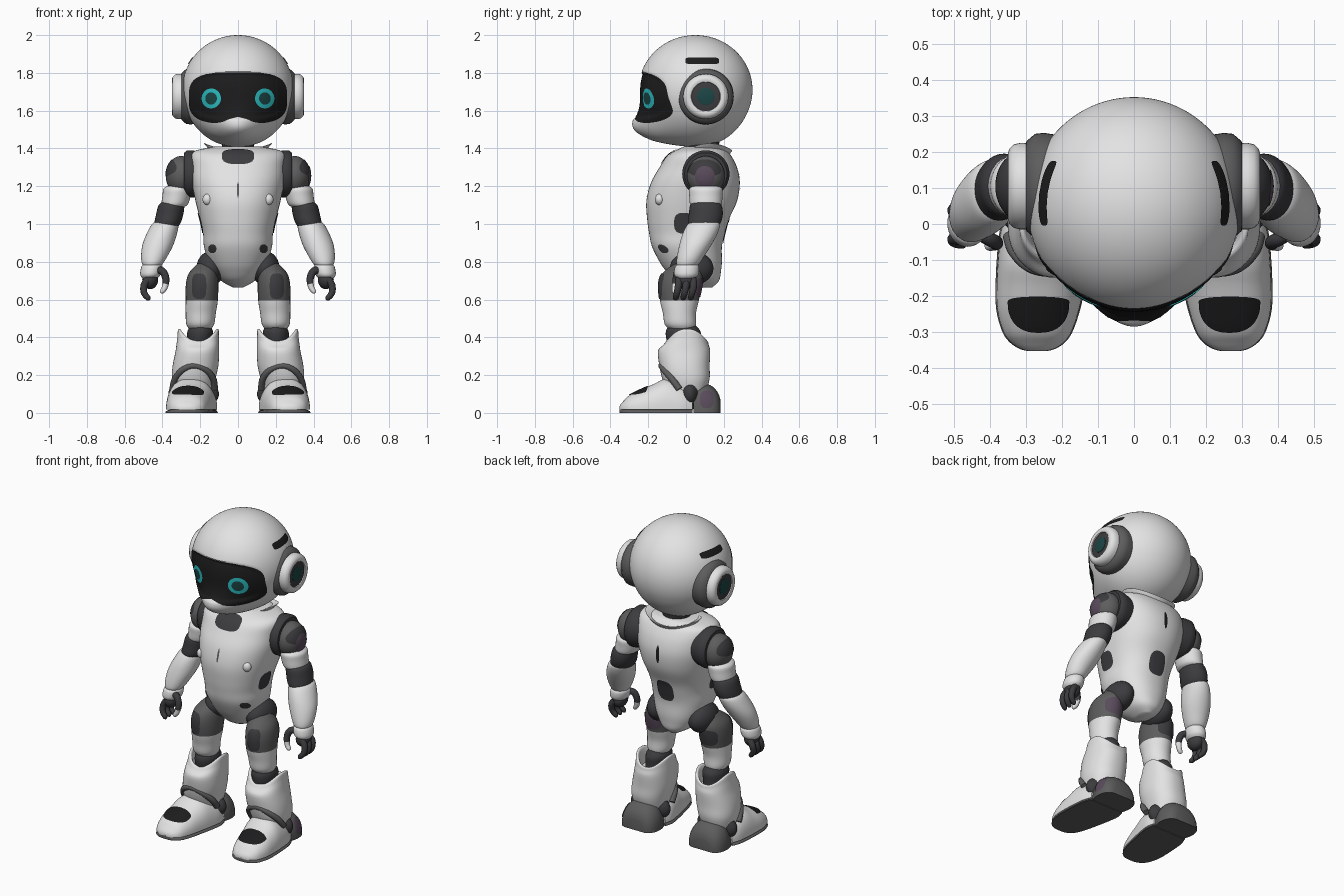
import bpy, bmesh, math
from mathutils import Vector
from mathutils.bvhtree import BVHTree

if "Cube" in bpy.data.objects:
    bpy.data.objects.remove(bpy.data.objects["Cube"])


def material(name, r, g, b):
    m = bpy.data.materials.new(name)
    m.diffuse_color = (r, g, b, 1)
    m.use_nodes = True
    m.node_tree.nodes["Principled BSDF"].inputs["Base Color"].default_value = m.diffuse_color
    return m


WHITE = material("shell white", .77, .77, .77)
BLACK = material("gloss black", .012, .012, .013)
DARK = material("joint charcoal", .045, .045, .05)
GREY = material("trim grey", .11, .11, .11)
PURPLE = material("purple grey", .10, .07, .105)
TEAL = material("eye teal", .025, .52, .55)
DEEP = material("deep teal", .012, .06, .06)


def spow(v, e):
    return math.copysign(abs(v) ** e, v)


def finish(name, bm, mats, rule=None, fix=True):
    if fix:
        bmesh.ops.recalc_face_normals(bm, faces=bm.faces)
    for f in bm.faces:
        f.smooth = True
        if rule:
            f.material_index = rule(f.calc_center_median())
    for e in bm.edges:
        if len(e.link_faces) == 2 and e.calc_face_angle(0) > math.radians(45):
            e.smooth = False
    me = bpy.data.meshes.new(name)
    bm.to_mesh(me)
    bm.free()
    for m in mats:
        me.materials.append(m)
    ob = bpy.data.objects.new(name, me)
    bpy.context.collection.objects.link(ob)
    return ob


def spline(rows, k=4):
    """Catmull-Rom through rows of numbers."""
    out = []
    for i in range(len(rows) - 1):
        a, b, c, d = rows[max(i - 1, 0)], rows[i], rows[i + 1], rows[min(i + 2, len(rows) - 1)]
        for j in range(k):
            t = j / k
            out.append([.5 * (2 * q + (r - p) * t + (2 * p - 5 * q + 4 * r - s) * t * t
                              + (3 * q - p - 3 * r + s) * t ** 3) for p, q, r, s in zip(a, b, c, d)])
    return out + [list(rows[-1])]


def loft(name, rings, mats, rule=None):
    bm = bmesh.new()
    vs = [[bm.verts.new(p) for p in r] for r in rings]
    n = len(vs[0])
    for a, b in zip(vs, vs[1:]):
        for i in range(n):
            bm.faces.new((a[i], a[(i + 1) % n], b[(i + 1) % n], b[i]))
    bm.faces.new(vs[0])
    bm.faces.new(vs[-1])
    return finish(name, bm, mats, rule)


def stack(name, rows, mats, s=1, e=1, rule=None, wave=0, n=48, k=4):
    """Horizontal oval sections: z, xc, yc, rx, ry."""
    rings = []
    for z, xc, yc, rx, ry in spline(rows, k):
        lift = wave * max(0, min(1, (z - .33) / .08))
        rings.append([(s * (xc + rx * spow(math.cos(t), e)), yc + ry * spow(math.sin(t), e),
                       z + lift * math.cos(2 * t)) for t in (2 * math.pi * i / n for i in range(n))])
    return loft(name, rings, mats, rule)


def lathe_x(name, profile, cy, cz, mats, s, n=48):
    return loft(name, [[(s * x, cy + r * math.cos(2 * math.pi * i / n), cz + r * math.sin(2 * math.pi * i / n))
                        for i in range(n)] for x, r in profile], mats)


def tube(name, rows, mats, s, rule=None, n=14):
    """Round tube through x, y, z, radius."""
    pts, rings = spline(rows, 5), []
    for i, (x, y, z, r) in enumerate(pts):
        d = Vector(pts[min(i + 1, len(pts) - 1)][:3]) - Vector(pts[max(i - 1, 0)][:3])
        u = d.cross(Vector((.1, 1, .05))).normalized()
        v = d.cross(u).normalized()
        rings.append([Vector((x, y, z)) + r * (u * math.cos(2 * math.pi * j / n) + v * math.sin(2 * math.pi * j / n))
                      for j in range(n)])
    return loft(name, [[(s * p.x, p.y, p.z) for p in r] for r in rings], mats, rule)


def ball(name, c, r, mats, s=1, warp=None, u=48, v=32):
    bm = bmesh.new()
    bmesh.ops.create_uvsphere(bm, u_segments=u, v_segments=v, radius=1)
    for p in bm.verts:
        p.co = Vector((s * c[0] + r[0] * p.co.x, c[1] + r[1] * p.co.y, c[2] + r[2] * p.co.z))
        if warp:
            p.co = warp(p.co)
    return finish(name, bm, mats)


def oval(cx, cy, a, up, e=1, down=None, n=64):
    down = up if down is None else down
    return [(cx + a * spow(math.cos(t), e), cy + (up if math.sin(t) > 0 else down) * spow(math.sin(t), e))
            for t in (2 * math.pi * i / n for i in range(n))]


def decal(name, target, outline, axis, sign, mat, off=.004, rings=8):
    """Thin painted plate projected on the target along an axis."""
    tree = BVHTree.FromPolygons([v.co for v in target.data.vertices], [p.vertices[:] for p in target.data.polygons])
    a, b = [i for i in range(3) if i != axis]
    ray = Vector((0, 0, 0))
    ray[axis] = sign
    n = len(outline)
    mid = [sum(p[i] for p in outline) / n for i in (0, 1)]

    def hit(x, y):
        o = ray * 5
        o[a], o[b] = x, y
        loc, nor, _, _ = tree.ray_cast(o, -ray)
        if loc is None:
            loc, nor, _, _ = tree.find_nearest(o)
        return loc + (nor if nor.dot(ray) > 0 else -nor) * off
    bm = bmesh.new()
    c = bm.verts.new(hit(*mid))
    prev = None
    for k in range(1, rings + 1):
        f = k / rings
        cur = [bm.verts.new(hit(mid[0] + (x - mid[0]) * f, mid[1] + (y - mid[1]) * f)) for x, y in outline]
        for i in range(n):
            j = (i + 1) % n
            bm.faces.new((c, cur[i], cur[j]) if prev is None else (prev[i], cur[i], cur[j], prev[j]))
        prev = cur
    bm.normal_update()
    if sum(f.normal.dot(ray) for f in bm.faces) < 0:
        bmesh.ops.reverse_faces(bm, faces=bm.faces)
    return finish(name, bm, [mat], fix=False)


# Head: rounded helmet with a pushed-out chin and a shallow visor recess
def chin(p):
    if p.z < 1.6:
        p.z -= .012 * min(1, (1.6 - p.z) / .15)
    f = max(0, min(1, (.05 - p.y) / .15))
    p.y -= .11 * f * f * (3 - 2 * f) * math.exp(-(p.x / .15) ** 2 - ((p.z - 1.49) / .1) ** 2)
    q = (abs(p.x) / .257) ** 3.2 + (abs(p.z - 1.68) / .125) ** 3.2
    p.y += .014 * f * max(0, min(1, (1.05 - q) / .35))
    return p


head = ball("helmet", (0, .05, 1.71), (.295, .302, .29), [WHITE], warp=chin, u=160, v=110)
visor_edge = [(x, z + (.035 * math.exp(-(x / .07) ** 2) if z < 1.6 else 0))
              for x, z in oval(0, 1.67, .257, .135, .62, .14, 96)]
decal("visor", head, visor_edge, 1, -1, BLACK, .004, 24)

# Torso, neck and collar
torso = stack("torso", [(.665, 0, .08, .03, .06), (.70, 0, .06, .09, .115), (.75, 0, .04, .13, .145),
                        (.80, 0, .025, .155, .165), (.88, 0, .005, .18, .185), (.95, 0, .005, .185, .2),
                        (1.02, 0, .01, .2, .215), (1.12, 0, .03, .225, .24), (1.22, 0, .05, .245, .235),
                        (1.30, 0, .065, .25, .205), (1.36, 0, .07, .25, .17), (1.39, 0, .08, .22, .135),
                        (1.41, 0, .09, .12, .10)], [WHITE], e=.9, n=72)
stack("neck", [(1.34, 0, .09, .09, .09), (1.38, 0, .09, .08, .08), (1.45, 0, .09, .09, .09)], [DARK])
stack("collar", [(1.36, 0, .12, .14, .1), (1.385, 0, .12, .16, .11), (1.408, 0, .125, .18, .12),
                 (1.404, 0, .125, .165, .105), (1.37, 0, .11, .11, .08)], [WHITE], k=3, wave=.018)
decal("neck_opening", torso, oval(0, 1.36, .085, .033, .7, .045), 1, -1, DARK)
decal("chest_slot", torso, oval(0, 1.18, .006, .04), 1, -1, GREY)
decal("back_slot", torso, oval(0, 1.22, .011, .055), 1, 1, BLACK)
decal("back_panel", torso, oval(0, .965, .055, .07, .7), 1, 1, DARK)

for s, side in ((1, "right"), (-1, "left")):
    # Eyes, ear pods and helmet slots
    decal(side + "_eye_ring", head, oval(s * .138, 1.665, .05, .052), 1, -1, TEAL, .007)
    decal(side + "_eye_centre", head, oval(s * .138, 1.665, .03, .032), 1, -1, DEEP, .009)
    lathe_x(side + "_ear_base", [(.2, .14), (.25, .148), (.275, .145), (.298, .125), (.3, .12)], .105, 1.675, [GREY], s)
    lathe_x(side + "_ear_pod", [(.24, .118), (.315, .12), (.333, .116), (.346, .104), (.35, .09), (.346, .078),
                                (.335, .074)], .105, 1.675, [WHITE], s)
    lathe_x(side + "_ear_dish", [(.3, .077), (.34, .077), (.342, .07)], .105, 1.675, [DARK], s)
    lathe_x(side + "_ear_lens", [(.3, .046), (.344, .046), (.347, .036)], .105, 1.675, [DEEP], s)
    decal(side + "_helmet_slot", head, oval(.085, 1.862, .088, .018, .4), 0, s, BLACK)

    # Torso details
    ball(side + "_chest_nub", (.16, -.14, 1.13), (.028, .024, .03), [WHITE], s, u=24, v=16)
    decal(side + "_belly_dot", torso, oval(s * .133, .87, .021, .023), 1, -1, DARK)
    decal(side + "_waist_panel", torso, oval(-.01, 1.005, .052, .055, .7), 0, s, DARK)

    # Shoulder and arm
    lathe_x(side + "_shoulder_ring", [(.18, .11), (.24, .125), (.27, .125), (.285, .112)], .105, 1.265, [DARK], s)
    shoulder = ball(side + "_shoulder", (.3, .105, 1.255), (.082, .1, .105), [GREY], s)
    decal(side + "_shoulder_cap", shoulder, oval(.1, 1.28, .085, .06, 1, .03), 0, s, DARK, .003)
    if s > 0:
        decal("shoulder_disc", shoulder, oval(.1, 1.25, .05, .055), 0, s, PURPLE, .006)
    stack(side + "_upper_arm", [(1.09, .34, .105, .055, .07), (1.105, .335, .105, .07, .084),
                                (1.15, .325, .105, .075, .088), (1.185, .32, .105, .075, .088),
                                (1.2, .318, .105, .06, .07)], [WHITE], s)
    stack(side + "_elbow", [(.96, .39, .085, .05, .06), (1.0, .375, .095, .068, .085), (1.05, .362, .105, .072, .09),
                            (1.1, .352, .105, .068, .083), (1.12, .345, .105, .05, .06)], [DARK], s)
    stack(side + "_forearm", [(1.015, .382, .1, .045, .06), (1.0, .385, .095, .07, .085), (.95, .403, .075, .08, .092),
                              (.89, .424, .05, .082, .085), (.83, .443, .025, .07, .072), (.79, .453, .01, .055, .06),
                              (.775, .456, .005, .04, .045)], [WHITE], s)
    stack(side + "_wrist_cuff", [(.79, .455, .008, .04, .045), (.775, .456, .006, .055, .063),
                                 (.735, .463, .002, .055, .065), (.715, .467, 0, .042, .05)], [WHITE], s)
    ball(side + "_palm", (.465, -.002, .705), (.042, .055, .05), [DARK], s, u=24, v=16)
    for i, y in enumerate((-.04, 0, .04)):
        tube(f"{side}_finger_{i}", [(.475, y * .9, .71, .02), (.497, y, .675, .019), (.497, y - .008, .635, .017),
                                    (.475, y - .015, .607, .014), (.466, y - .018, .6, .005)], [DARK], s)
    tube(side + "_thumb", [(.44, -.02, .755, .02), (.4, -.042, .75, .02), (.382, -.052, .71, .019),
                           (.388, -.058, .665, .016), (.404, -.062, .64, .012), (.408, -.063, .634, .004)],
         [DARK, WHITE], s, rule=lambda c: int(c.z < .685))

    # Hip, thigh and knee
    ball(side + "_hip", (.145, .03, .765), (.075, .115, .09), [DARK], s)
    thigh = stack(side + "_thigh", [(.44, .2, -.02, .055, .065), (.47, .2, -.03, .074, .083), (.53, .197, -.035, .08, .088),
                                    (.595, .192, -.035, .085, .103), (.68, .19, -.03, .086, .115),
                                    (.74, .185, -.02, .075, .105), (.79, .17, 0, .045, .06)],
                  [WHITE, GREY], s, rule=lambda c: int(c.z > .595))
    decal(side + "_thigh_panel", thigh, oval(s * .205, .67, .036, .066, .6), 1, -1, DARK)
    decal(side + "_thigh_back", thigh, oval(s * .195, .665, .06, .05, .6), 1, 1, PURPLE if s > 0 else DARK)
    stack(side + "_knee", [(.3, .205, 0, .06, .08), (.38, .202, -.012, .066, .09), (.43, .2, -.015, .068, .092),
                           (.465, .2, -.02, .05, .07)], [DARK], s)

    # Boot, ankle, foot and heel
    stack(side + "_boot", [(.11, .237, .005, .1, .1), (.18, .235, 0, .115, .125), (.25, .225, -.008, .121, .133),
                           (.33, .215, -.01, .115, .138), (.38, .211, 0, .11, .12), (.41, .21, .005, .107, .11),
                           (.405, .21, .005, .092, .096), (.34, .21, 0, .08, .085)], [WHITE], s, e=.88, wave=.032)
    ball(side + "_ankle", (.235, .02, .1), (.134, .058, .085), [DARK], s)
    tube(side + "_ankle_arch", [(.346, -.035, .125, .018), (.332, -.075, .18, .018), (.292, -.116, .228, .017),
                                (.235, -.131, .25, .016), (.172, -.116, .228, .017), (.132, -.075, .18, .018),
                                (.124, -.035, .125, .018)], [GREY], s)

    def half(name, rows, z0, mats, flat=None):
        rings = []
        for y, xc, w, h in spline(rows):
            rings.append([(s * (xc + w * spow(math.cos(t), .85)), y, z0 + (flat or h) * max(0, math.sin(t)) ** .85)
                          for t in (math.pi * i / 32 for i in range(33))])
        return loft(name, rings, mats)

    plan = [(-.353, .268, .02, .012), (-.347, .268, .045, .026), (-.33, .268, .072, .046), (-.30, .268, .094, .075),
            (-.24, .266, .113, .105), (-.17, .259, .122, .135), (-.1, .25, .128, .165), (-.02, .24, .13, .14),
            (.035, .236, .115, .1)]
    foot = half(side + "_foot", plan, .018, [WHITE])
    half(side + "_sole", [(y, x, w + .003, h) for y, x, w, h in plan], 0, [GREY], .026)
    decal(side + "_toe_patch", foot, oval(s * .265, -.215, .083, .015, .85, .085), 2, 1, BLACK)
    heel = half(side + "_heel", [(.04, .236, .11, .15), (.09, .236, .122, .158), (.14, .236, .115, .14),
                                 (.17, .236, .095, .105), (.182, .236, .07, .07)], 0, [GREY])
    if s > 0:
        decal("heel_panel", heel, oval(.11, .07, .035, .045, .7), 0, s, PURPLE)
